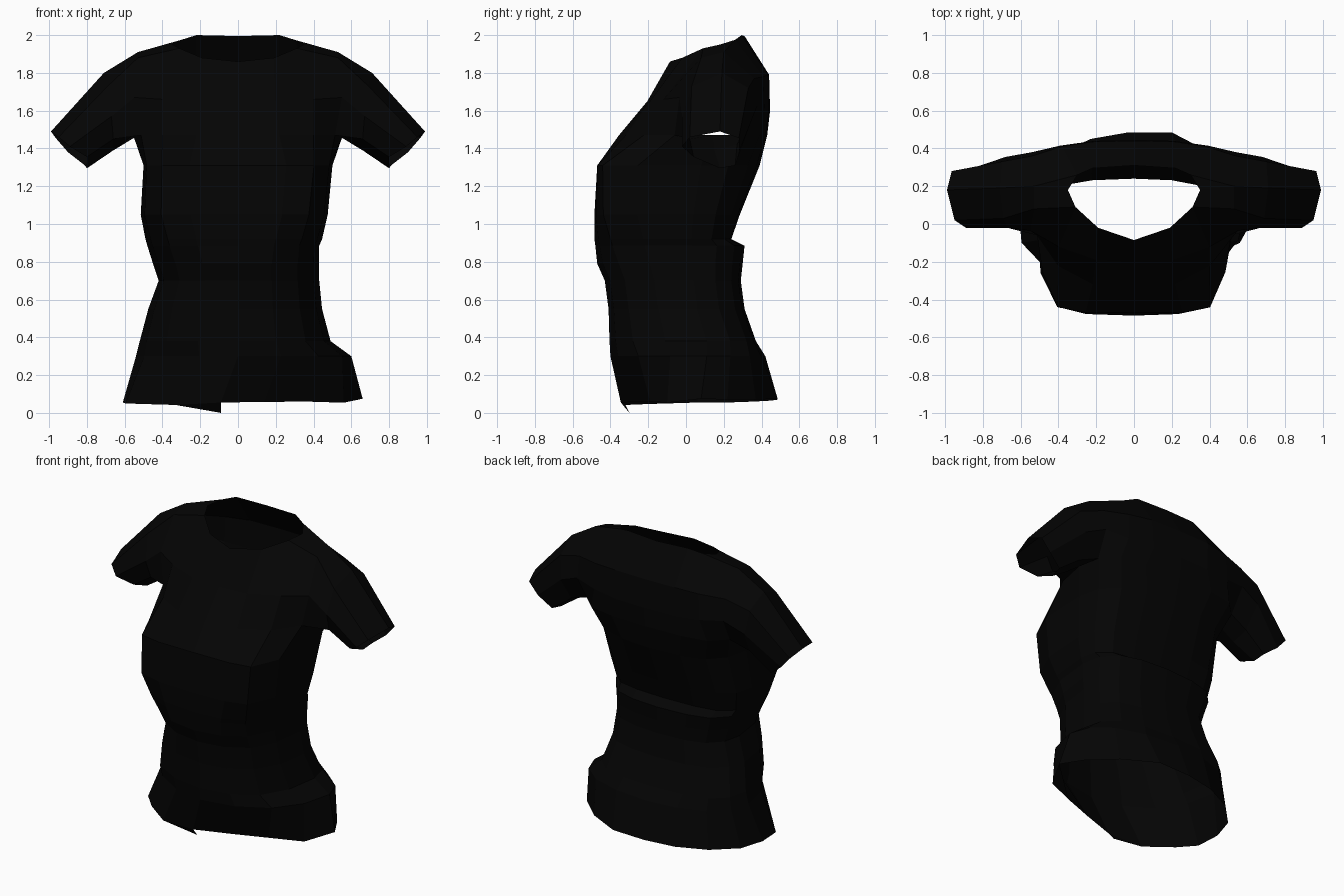
import bpy, bmesh

black = bpy.data.materials.new("black cloth")
black.diffuse_color = (0.0012, 0.0012, 0.0012, 1)

bm = bmesh.new()


def face(*pts):
    """Add a face from coordinates; shared corners are welded afterwards."""
    return bm.faces.new([bm.verts.new(p) for p in pts])


def strip(a, b, closed=False):
    n = len(a)
    for i in range(n if closed else n - 1):
        j = (i + 1) % n
        face(a[i], a[j], b[j], b[i])


def flip(p):
    return (-p[0], p[1], p[2])


def both(half):
    """Half row starting on the centre line -> full row from -x to +x."""
    return [flip(p) for p in half[:0:-1]] + list(half)


ROUND = [(0, 1), (.38, .92), (.71, .71), (.92, .38), (1, 0)]
BOXY = [(0, 1), (.52, 1), (.81, .96), (.97, .62), (1, 0)]


def ring(z, wl, wr, yf, yb, yc, kf, kb):
    """16-point torso section: 0 front centre, 4 right side, 8 back, 12 left."""
    pts = []
    for i in range(16):
        m = i if i <= 8 else 16 - i
        q = m if m <= 4 else 8 - m
        k = kf if m <= 4 else kb
        fx = ROUND[q][0] * (1 - k) + BOXY[q][0] * k
        fy = ROUND[q][1] * (1 - k) + BOXY[q][1] * k
        x = fx * (wr if i <= 8 else -wl)
        y = yc + fy * ((yf if m <= 4 else yb) - yc)
        pts.append((x, y, z))
    return pts


# Uneven hem: straight wrap edge on the front right, rounded elsewhere
hem = [(-.09, -.345, .055), (.14, -.27, .058), (.36, -.19, .06), (.56, -.10, .054),
       (.66, .08, .075), (.58, .22, .07), (.42, .37, .07), (.2, .485, .075),
       (-.03, .485, .07), (-.23, .45, .065), (-.42, .36, .06), (-.56, .22, .055),
       (-.61, .06, .055), (-.595, -.10, .05), (-.50, -.20, .047), (-.33, -.32, .042)]

# Torso: z, left width, right width, front y, back y, side y, boxiness front/back
sections = [
    (.30, .54, .60, -.40, .42, .11, 0, .1),
    (.38, .52, .49, -.405, .37, .11, .2, .4),
    (.55, .475, .445, -.41, .31, .06, .25, .35),
    (.70, .42, .43, -.43, .29, .04, .25, .35),
    (.79, .45, .43, -.47, .30, .03, .25, .35),
    (.885, .48, .43, -.48, .31, .03, .45, .4),
    (.92, .49, .445, -.485, .24, .03, .5, .5),
    (1.05, .515, .475, -.485, .285, .04, .8, .4),
    (1.31, .50, .50, -.47, .39, .08, .95, .35),
    (1.47, .555, .555, -.355, .43, .14, .1, .6),
]
rings = [hem] + [ring(*s) for s in sections]
for a, b in zip(rings, rings[1:]):
    strip(a, b, closed=True)
# Pointed end of the front wrap at the hem
face(hem[15], hem[0], (-.09, -.30, 0))

# Upper front and back panels, half rows from the centre out to the armhole
top = rings[-1]
front = [top[0:4],
         [(0, -.205, 1.65), (.2, -.19, 1.65), (.4, -.12, 1.66), (.55, -.035, 1.67)],
         [(0, -.085, 1.86), (.19, -.02, 1.88), (.31, .09, 1.93), (.53, .08, 1.88)]]
s_neck, s_out = (.35, .18, 1.95), (.53, .20, 1.91)
back = [top[8:4:-1],
        [(0, .445, 1.6), (.21, .44, 1.6), (.39, .415, 1.61), (.54, .38, 1.63)],
        [(0, .44, 1.79), (.22, .435, 1.79), (.38, .41, 1.78), (.54, .36, 1.77)],
        [(0, .31, 1.995), (.22, .295, 2.0), (.30, .26, 1.975), s_out]]
for rows in (front, back):
    for a, b in zip(rows, rows[1:]):
        strip(both(a), both(b))

# Shoulders and sleeves, right side then mirrored
armhole = [top[4], front[0][3], front[1][3], front[2][3], s_out,
           back[2][3], back[1][3], back[0][3]]
middle = [(.66, .15, 1.39), (.66, .02, 1.45), (.67, -.02, 1.57), (.69, .03, 1.73),
          (.71, .19, 1.80), (.70, .33, 1.72), (.68, .355, 1.57), (.66, .27, 1.42)]
cuff = [(.80, .18, 1.295), (.80, .04, 1.355), (.89, -.02, 1.41), (.95, .02, 1.46),
        (.99, .18, 1.49), (.965, .28, 1.455), (.90, .28, 1.38), (.81, .26, 1.31)]
for f in (lambda p: p, flip):
    m = lambda pts: [f(p) for p in pts]
    face(*m([front[2][2], front[2][3], s_out, s_neck]))
    face(*m([s_neck, s_out, back[3][2]]))
    strip(m(armhole), m(middle), closed=True)
    strip(m(middle), m(cuff), closed=True)

# Weld into one flat-shaded open shell
bmesh.ops.remove_doubles(bm, verts=bm.verts[:], dist=.001)
bmesh.ops.recalc_face_normals(bm, faces=bm.faces[:])
mesh = bpy.data.meshes.new("shirt")
bm.to_mesh(mesh)
bm.free()
mesh.materials.append(black)
bpy.context.collection.objects.link(bpy.data.objects.new("shirt", mesh))
